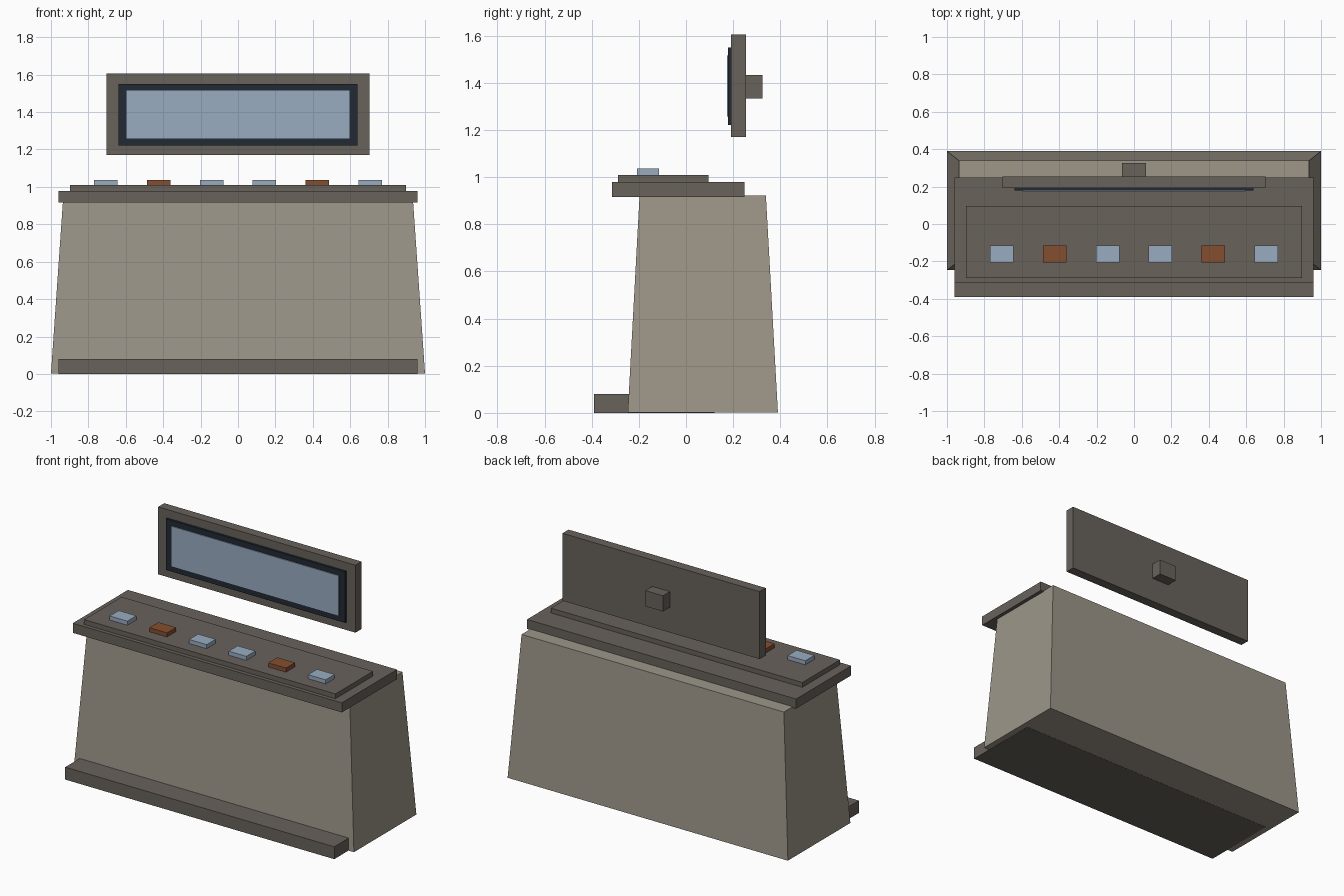
import bpy

if "Cube" in bpy.data.objects:
    bpy.data.objects.remove(bpy.data.objects["Cube"])


def material(name, color):
    m = bpy.data.materials.new(name)
    m.diffuse_color = (*color, 1)
    m.use_nodes = True
    m.node_tree.nodes["Principled BSDF"].inputs["Base Color"].default_value = m.diffuse_color
    return m


STONE = material("warm_grey", (0.337, 0.305, 0.25))
TRIM = material("dark_grey", (0.138, 0.122, 0.105))
GLASS = material("pale_blue", (0.314, 0.413, 0.527))
BEZEL = material("navy_black", (0.015, 0.023, 0.034))
RUST = material("rust_orange", (0.235, 0.077, 0.03))


def block(name, x, y, z, mat, top_x=None, top_y=None):
    """Box from (min, max) ranges, optionally tapered to other ranges at the top."""
    tx, ty = top_x or x, top_y or y
    verts = [(a, b, h) for h, xs, ys in ((z[0], x, y), (z[1], tx, ty))
             for a, b in ((xs[0], ys[0]), (xs[1], ys[0]), (xs[1], ys[1]), (xs[0], ys[1]))]
    faces = [(3, 2, 1, 0), (4, 5, 6, 7)]
    faces += [(i, (i + 1) % 4, (i + 1) % 4 + 4, i + 4) for i in range(4)]
    mesh = bpy.data.meshes.new(name)
    mesh.from_pydata(verts, [], faces)
    mesh.materials.append(mat)
    obj = bpy.data.objects.new(name, mesh)
    bpy.context.collection.objects.link(obj)
    return obj


def sym(half):
    return (-half, half)


# Tapered desk body and the foot plinth running under its front
block("desk_body", sym(1.0), (-0.247, 0.39), (0.001, 0.923), STONE,
      sym(0.936), (-0.197, 0.339))
block("foot_plinth", sym(0.96), (-0.39, 0.12), (0, 0.08), TRIM)

# Desk top and raised control panel
block("desk_top", sym(0.96), (-0.313, 0.249), (0.917, 0.979), TRIM)
block("control_panel", sym(0.897), (-0.288, 0.095), (0.979, 1.01), TRIM)

# Row of buttons, the second from each end in rust
for i in range(6):
    cx = (i - 2.5) * 0.283
    block(f"button_{i + 1}", (cx - 0.063, cx + 0.063), (-0.207, -0.115),
          (1.01, 1.036), RUST if i in (1, 4) else GLASS)

# Floating monitor with bezel, screen and rear mount
block("monitor_case", sym(0.704), (0.192, 0.254), (1.17, 1.605), TRIM)
block("monitor_bezel", sym(0.64), (0.178, 0.192), (1.221, 1.551), BEZEL)
block("monitor_screen", sym(0.595), (0.173, 0.178), (1.258, 1.516), GLASS)
block("monitor_mount", sym(0.063), (0.254, 0.325), (1.333, 1.434), TRIM)
